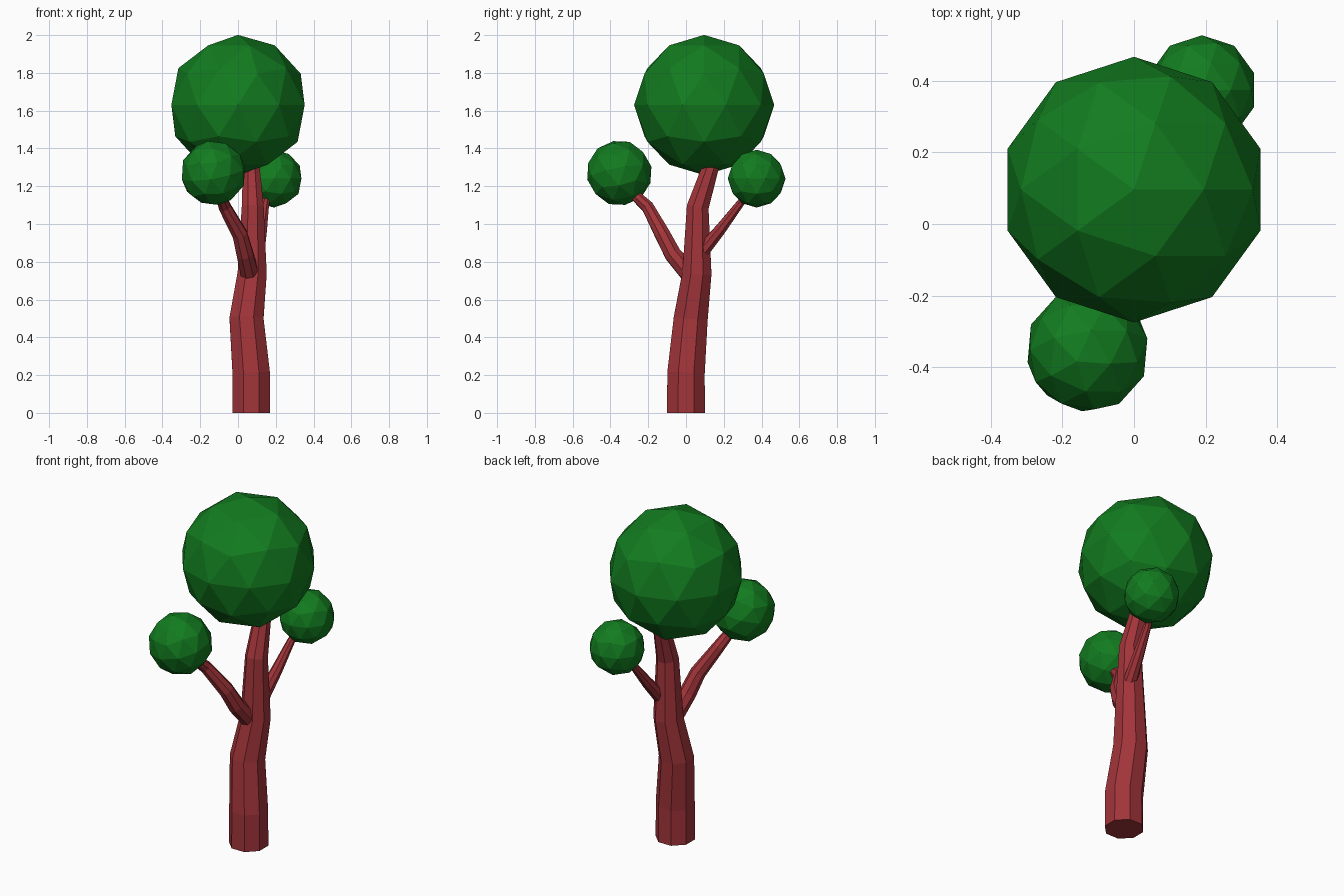
import bpy
import bmesh
from math import cos, sin, pi
from mathutils import Vector

if "Cube" in bpy.data.objects:
    bpy.data.objects.remove(bpy.data.objects["Cube"])


def material(name, color):
    mat = bpy.data.materials.new(name)
    mat.diffuse_color = color
    mat.use_nodes = True
    mat.node_tree.nodes["Principled BSDF"].inputs["Base Color"].default_value = mat.diffuse_color
    return mat


bark = material("bark_red", (0.36, 0.035, 0.042, 1))
leaf = material("leaf_green", (0.006, 0.20, 0.014, 1))


def limb(name, path, sides=8):
    """Tapered faceted tube along (x, y, z, radius) points."""
    pts = [Vector(p[:3]) for p in path]
    bm = bmesh.new()
    rings = []
    for i, p in enumerate(pts):
        before = (p - pts[i - 1]).normalized() if i else Vector()
        after = (pts[i + 1] - p).normalized() if i < len(pts) - 1 else Vector()
        turn = Vector((0, 0, 1)).rotation_difference(before + after)
        r = path[i][3] / cos(pi / sides)
        angles = [2 * pi * (k + 0.5) / sides for k in range(sides)]
        rings.append([bm.verts.new(p + turn @ Vector((r * cos(a), r * sin(a), 0)))
                      for a in angles])
    for low, high in zip(rings, rings[1:]):
        for k in range(sides):
            n = (k + 1) % sides
            bm.faces.new((low[k], low[n], high[n], high[k]))
    bm.faces.new(rings[0][::-1])
    bm.faces.new(rings[-1])
    mesh = bpy.data.meshes.new(name)
    bm.to_mesh(mesh)
    bm.free()
    obj = bpy.data.objects.new(name, mesh)
    bpy.context.collection.objects.link(obj)
    mesh.materials.append(bark)


def foliage(name, center, radius, rotation=(0, 0, 0)):
    bpy.ops.mesh.primitive_ico_sphere_add(subdivisions=2, radius=radius,
                                          location=center, rotation=rotation)
    obj = bpy.context.object
    obj.name = name
    obj.data.materials.append(leaf)


# Trunk, running up into the crown
limb("trunk", [(0.07, 0, 0, 0.10), (0.07, 0, 0.21, 0.099),
               (0.045, 0.025, 0.50, 0.09), (0.075, 0.058, 0.74, 0.077),
               (0.078, 0.062, 1.09, 0.058), (0.07, 0.13, 1.30, 0.044),
               (0.07, 0.16, 1.39, 0.038)])

# Side branches
limb("front_branch", [(0.06, 0.01, 0.745, 0.047), (0.037, -0.07, 0.84, 0.044),
                      (0.010, -0.125, 0.945, 0.040), (-0.07, -0.203, 1.09, 0.032),
                      (-0.105, -0.30, 1.18, 0.025)])
limb("back_branch", [(0.105, 0.09, 0.86, 0.036), (0.125, 0.185, 0.975, 0.029),
                     (0.145, 0.288, 1.11, 0.020), (0.165, 0.33, 1.17, 0.018)])

# Foliage balls
foliage("crown", (0, 0.096, 1.63), 0.371)
foliage("front_foliage", (-0.13, -0.353, 1.27), 0.174, (0.2, -0.15, -0.12))
foliage("back_foliage", (0.19, 0.374, 1.24), 0.153)
